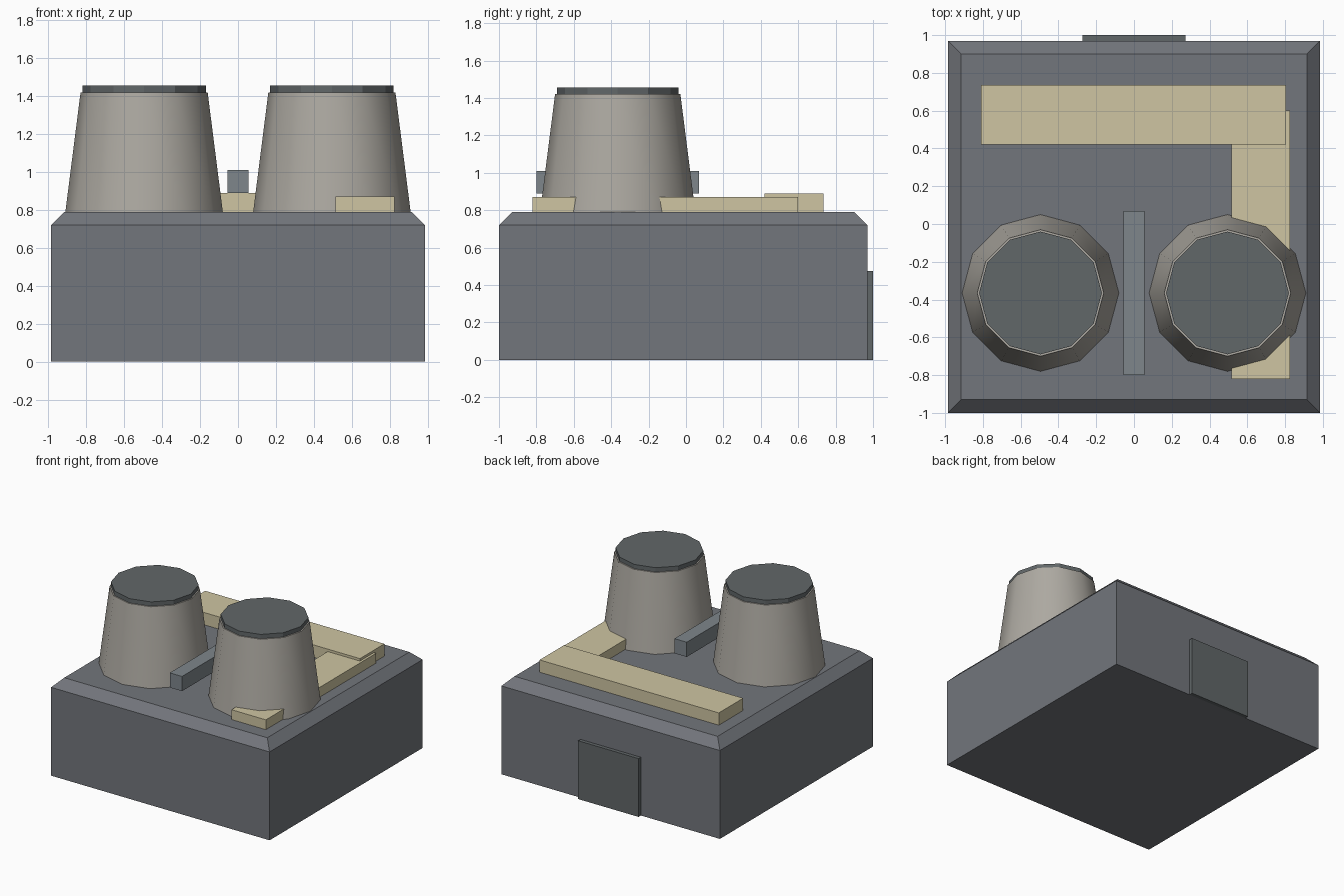
import bpy, bmesh, math
from mathutils import Matrix, Vector

if "Cube" in bpy.data.objects:
    bpy.data.objects.remove(bpy.data.objects["Cube"])


def material(name, rgb):
    m = bpy.data.materials.new(name)
    m.diffuse_color = (*rgb, 1)
    m.use_nodes = True
    m.node_tree.nodes["Principled BSDF"].inputs["Base Color"].default_value = m.diffuse_color
    return m


BODY = material("slate", (0.17, 0.18, 0.20))
TOWER = material("concrete", (0.42, 0.40, 0.36))
DARK = material("dark_grey", (0.12, 0.135, 0.14))
BEAM = material("blue_grey", (0.21, 0.24, 0.26))
PIPE = material("sand", (0.62, 0.56, 0.36))


def finish(bm, name, mat):
    mesh = bpy.data.meshes.new(name)
    bm.to_mesh(mesh)
    bm.free()
    mesh.materials.append(mat)
    obj = bpy.data.objects.new(name, mesh)
    bpy.context.collection.objects.link(obj)
    return obj


def box(name, lo, hi, mat, top_bevel=0):
    lo, hi = Vector(lo), Vector(hi)
    bm = bmesh.new()
    bmesh.ops.create_cube(bm, size=1, matrix=Matrix.Translation((lo + hi) / 2)
                          @ Matrix.Diagonal((*(hi - lo), 1)))
    if top_bevel:
        edges = [e for e in bm.edges if all(v.co.z > hi.z - 1e-4 for v in e.verts)]
        bmesh.ops.bevel(bm, geom=edges, offset=top_bevel, segments=1,
                        affect='EDGES', profile=0.5)
    return finish(bm, name, mat)


def frustum(name, x, y, z0, z1, r0, r1, mat):
    bm = bmesh.new()
    bmesh.ops.create_cone(bm, cap_ends=True, segments=12, radius1=r0, radius2=r1,
                          depth=z1 - z0, matrix=Matrix.Translation((x, y, (z0 + z1) / 2)))
    return finish(bm, name, mat)


# Main block with chamfered roof edge
box("building", (-0.985, -1, 0), (0.985, 0.97, 0.79), BODY, 0.07)

# Cooling towers with dark caps
for side, x in (("left", -0.495), ("right", 0.495)):
    tower = frustum(side + "_tower", x, -0.365, 0.79, 1.42, 0.415, 0.335, TOWER)
    bpy.ops.object.select_all(action='DESELECT')
    bpy.context.view_layer.objects.active = tower
    tower.select_set(True)
    bpy.ops.object.shade_smooth_by_angle(angle=math.radians(40))
    frustum(side + "_tower_cap", x, -0.365, 1.40, 1.455, 0.325, 0.325, DARK)

# Raised beam between the towers
box("centre_beam", (-0.055, -0.80, 0.89), (0.055, 0.07, 1.01), BEAM)

# Roof ducts
box("back_duct", (-0.81, 0.42, 0.79), (0.805, 0.735, 0.89), PIPE)
box("side_duct", (0.515, -0.82, 0.79), (0.825, 0.60, 0.87), PIPE)

# Back door
box("back_door", (-0.272, 0.90, 0), (0.272, 1.0, 0.475), DARK)
